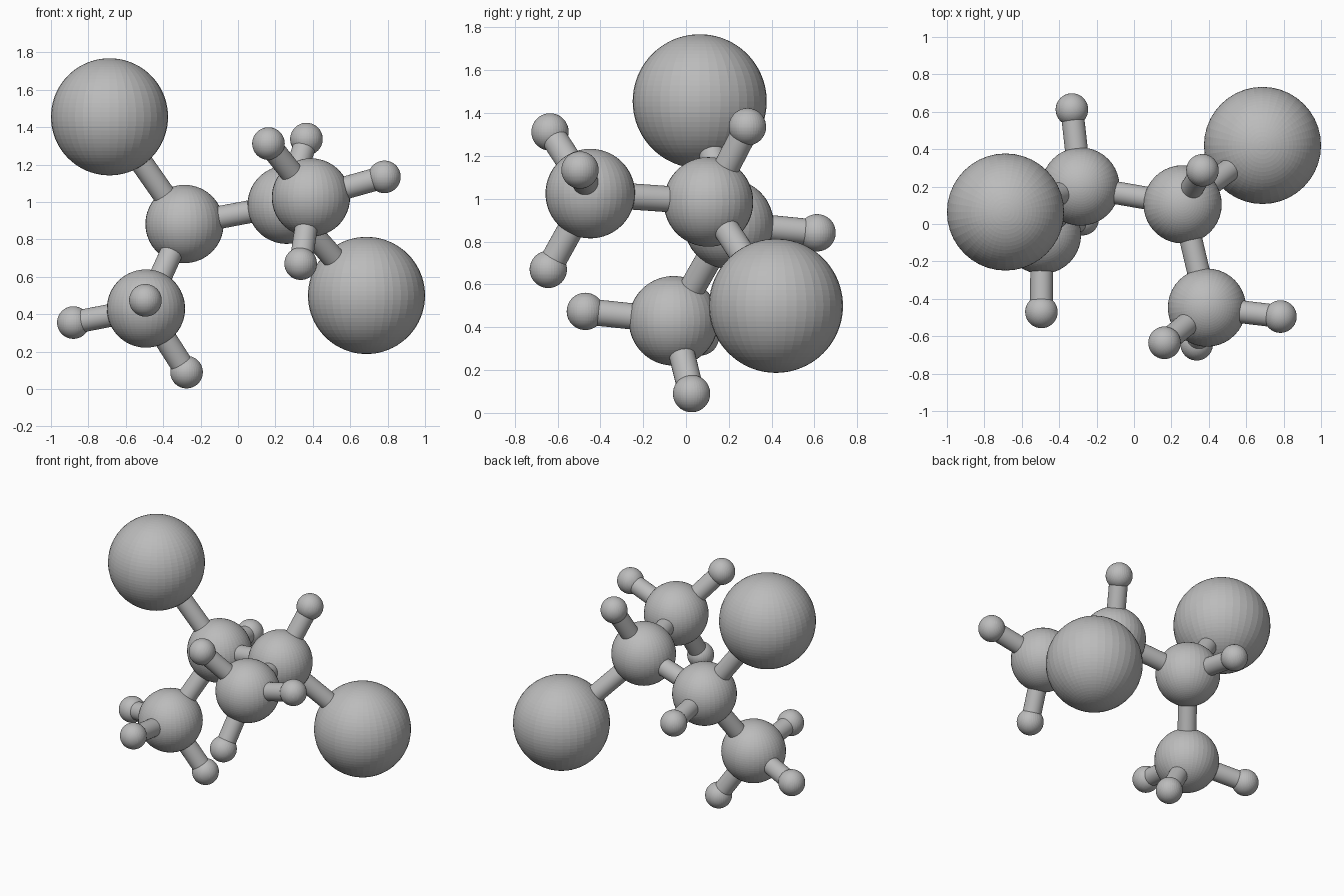
import bpy
from mathutils import Vector

cube = bpy.data.objects.get("Cube")
if cube:
    bpy.data.objects.remove(cube, do_unlink=True)

# Single grey material
grey = bpy.data.materials.new("neutral_grey")
grey.use_nodes = True
colour = (0.5, 0.5, 0.5, 1)
grey.diffuse_color = colour
grey.node_tree.nodes["Principled BSDF"].inputs["Base Color"].default_value = colour

LARGE, MEDIUM, SMALL, ROD = 0.313, 0.209, 0.087, 0.061

# Balls: name -> (centre, radius)
balls = {
    "upper_large_ball": ((-0.687, 0.064, 1.455), LARGE),
    "lower_large_ball": ((0.687, 0.42, 0.50), LARGE),
    "right_core_ball": ((-0.286, 0.20, 0.882), MEDIUM),
    "left_core_ball": ((0.26, 0.105, 0.985), MEDIUM),
    "lower_end_ball": ((-0.492, -0.058, 0.43), MEDIUM),
    "front_end_ball": ((0.39, -0.447, 1.024), MEDIUM),
    "back_small_ball": ((-0.332, 0.612, 0.841), SMALL),
    "top_small_ball": ((0.366, 0.287, 1.336), SMALL),
    "lower_side_small_ball": ((-0.88, 0.067, 0.355), SMALL),
    "lower_front_small_ball": ((-0.495, -0.47, 0.474), SMALL),
    "lower_foot_small_ball": ((-0.275, 0.026, 0.09), SMALL),
    "front_upper_small_ball": ((0.163, -0.635, 1.312), SMALL),
    "front_side_small_ball": ((0.783, -0.495, 1.134), SMALL),
    "front_lower_small_ball": ((0.335, -0.643, 0.67), SMALL),
}

# Which balls each hub is joined to
links = {
    "right_core_ball": ["left_core_ball", "upper_large_ball", "lower_end_ball", "back_small_ball"],
    "left_core_ball": ["lower_large_ball", "front_end_ball", "top_small_ball"],
    "lower_end_ball": ["lower_side_small_ball", "lower_front_small_ball", "lower_foot_small_ball"],
    "front_end_ball": ["front_upper_small_ball", "front_side_small_ball", "front_lower_small_ball"],
}


def finish(name):
    obj = bpy.context.object
    obj.name = name
    obj.data.materials.append(grey)
    return obj


def add_ball(name, centre, radius):
    bpy.ops.mesh.primitive_uv_sphere_add(segments=40, ring_count=40, radius=radius, location=centre)
    finish(name)


def add_rod(name, start, end):
    a, b = Vector(start), Vector(end)
    bpy.ops.mesh.primitive_cylinder_add(vertices=32, radius=ROD, depth=(b - a).length,
                                        location=(a + b) / 2)
    rod = finish(name)
    rod.rotation_euler = (b - a).to_track_quat("Z", "Y").to_euler()
    bpy.ops.object.shade_smooth_by_angle()


for name, (centre, radius) in balls.items():
    add_ball(name, centre, radius)

for hub, ends in links.items():
    for end in ends:
        add_rod(end.replace("ball", "rod"), balls[hub][0], balls[end][0])
